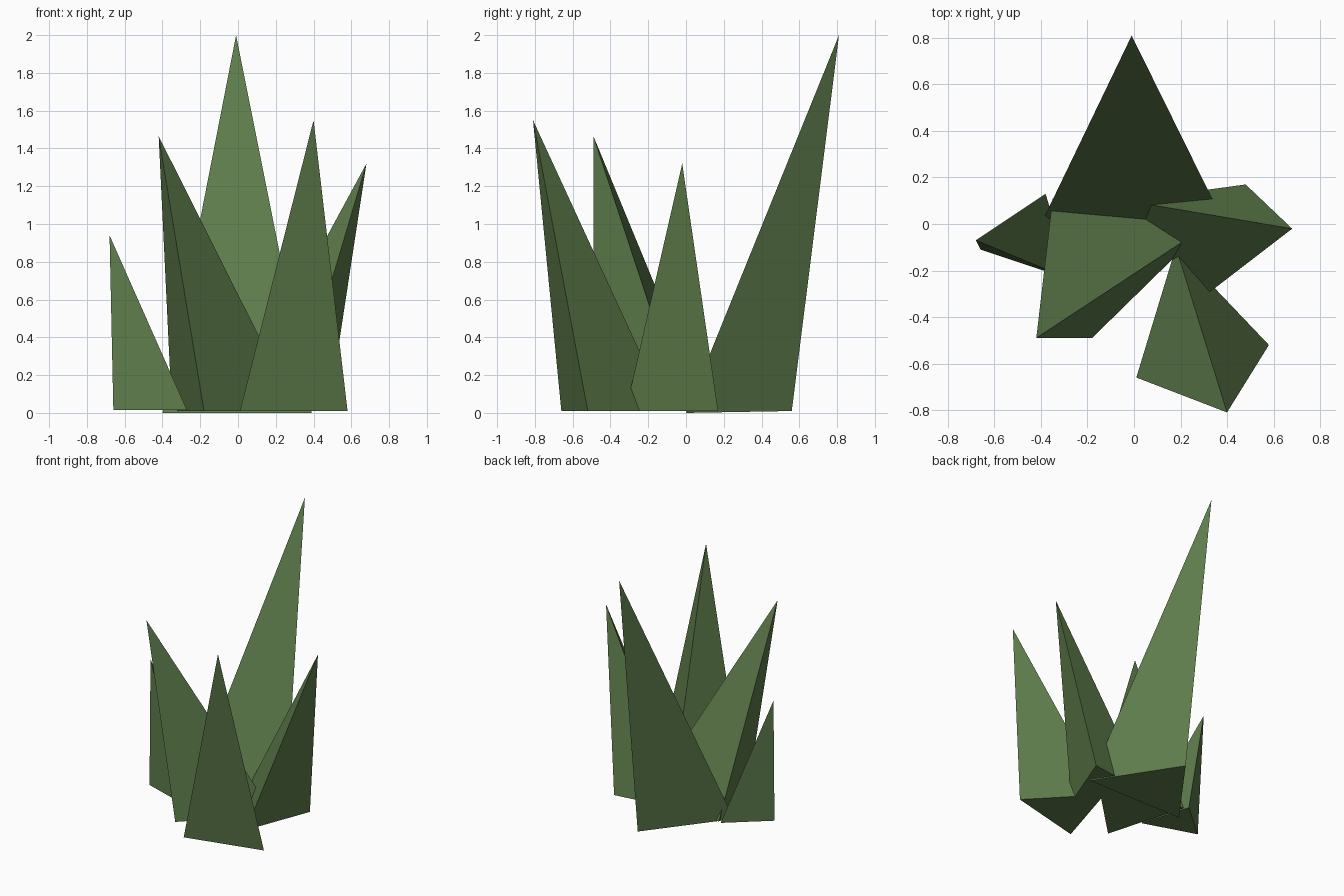
import bpy, bmesh

if "Cube" in bpy.data.objects:
    bpy.data.objects.remove(bpy.data.objects["Cube"])

# Leaf green shared by every blade
green = bpy.data.materials.new("leaf_green")
green.diffuse_color = (0.11, 0.20, 0.07, 1)
green.use_nodes = True
green.node_tree.nodes["Principled BSDF"].inputs["Base Color"].default_value = green.diffuse_color


def blade(name, tip, *base):
    """Three-sided spike: triangular base leaning out to one sharp tip."""
    bm = bmesh.new()
    a, b, c = [bm.verts.new(p) for p in base]
    t = bm.verts.new(tip)
    for f in ((a, b, c), (a, b, t), (b, c, t), (c, a, t)):
        bm.faces.new(f)
    bmesh.ops.recalc_face_normals(bm, faces=bm.faces)
    mesh = bpy.data.meshes.new(name)
    bm.to_mesh(mesh)
    bm.free()
    mesh.materials.append(green)
    obj = bpy.data.objects.new(name, mesh)
    bpy.context.collection.objects.link(obj)


# Tall blade at the back
blade("back_blade", (-0.01, 0.81, 2.0),
      (-0.40, 0, 0), (0.39, 0, 0), (0.01, 0.56, 0.01))
# Front right blade
blade("front_right_blade", (0.40, -0.81, 1.55),
      (0.01, -0.66, 0.01), (0.58, -0.52, 0.01), (0.18, -0.10, 0.01))
# Front left blade
blade("front_left_blade", (-0.42, -0.49, 1.465),
      (-0.18, -0.49, 0.01), (0.31, -0.01, 0.01), (-0.35, 0.11, 0.01))
# Right blade
blade("right_blade", (0.68, -0.02, 1.32),
      (0.48, 0.17, 0.01), (0.29, -0.32, 0.01), (-0.03, 0.10, 0.01))
# Short left blade
blade("left_blade", (-0.68, -0.07, 0.94),
      (-0.66, -0.11, 0.015), (-0.27, -0.24, 0.015), (-0.38, 0.13, 0.015))
